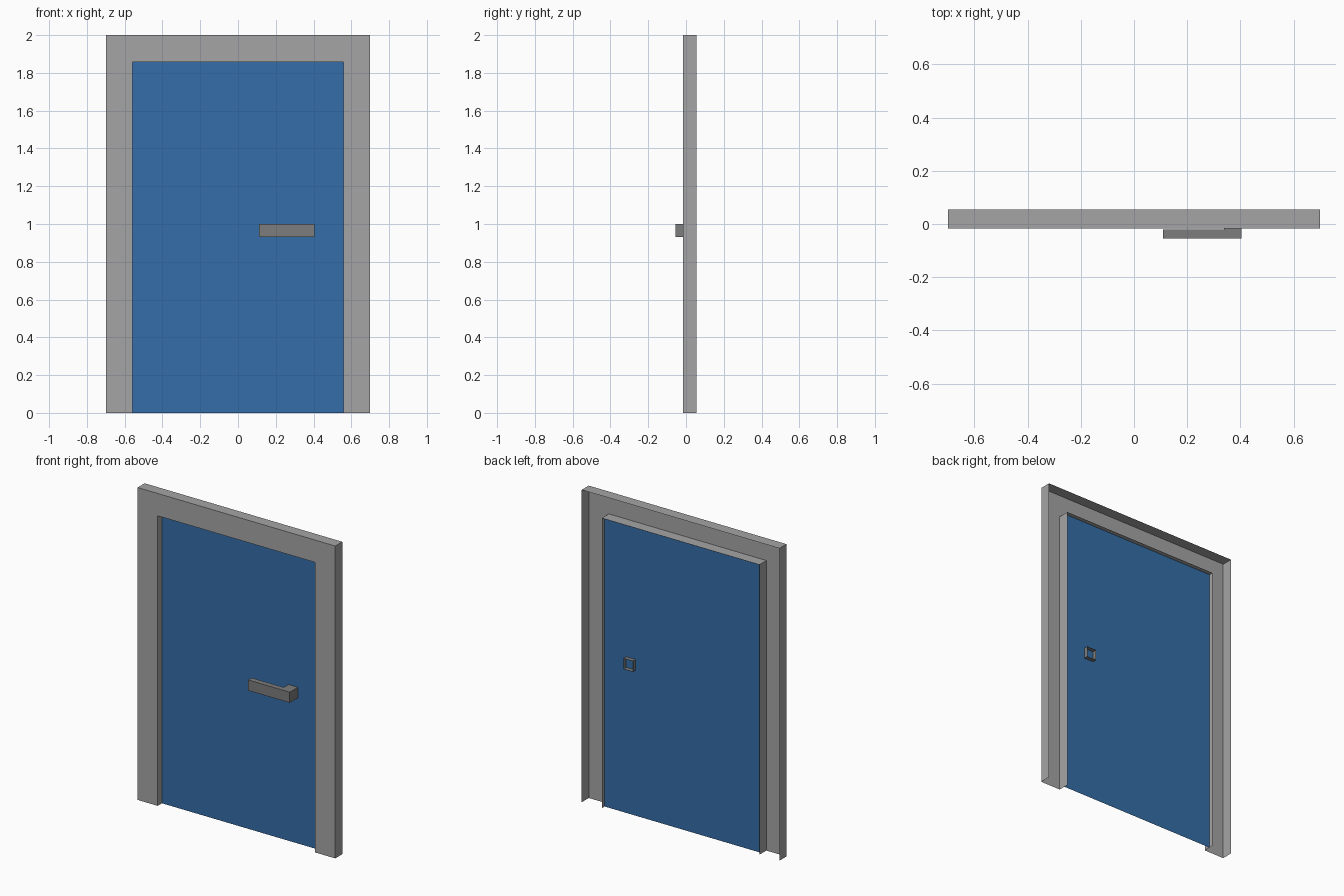
import bpy

if "Cube" in bpy.data.objects:
    bpy.data.objects.remove(bpy.data.objects["Cube"])

FRONT, BACK = -0.016, 0.055      # frame depth range
DOOR_Y = 0.027                   # plane of the door leaf
OUT_X, OUT_Z = 0.70, 2.0         # outer frame edge
IN_X, IN_Z = 0.558, 1.857        # door opening


def material(name, rgb):
    m = bpy.data.materials.new(name)
    m.diffuse_color = (*rgb, 1.0)
    m.use_nodes = True
    m.node_tree.nodes["Principled BSDF"].inputs["Base Color"].default_value = m.diffuse_color
    return m


def add_mesh(name, verts, faces, mat):
    mesh = bpy.data.meshes.new(name)
    mesh.from_pydata(verts, [], faces)
    mesh.materials.append(mat)
    mesh.update()
    obj = bpy.data.objects.new(name, mesh)
    bpy.context.collection.objects.link(obj)
    return obj


frame_grey = material("frame grey", (0.375, 0.375, 0.375))
handle_grey = material("handle dark grey", (0.205, 0.205, 0.205))
door_blue = material("door blue", (0.036, 0.155, 0.392))

# Frame: open-backed channel section swept up, across and down
section = [(OUT_X, OUT_Z, BACK), (OUT_X, OUT_Z, FRONT),
           (IN_X, IN_Z, FRONT), (IN_X, IN_Z, BACK)]
stations = [(-1, 0), (-1, 1), (1, 1), (1, 0)]
verts = [(sx * x, y, sz * z) for sx, sz in stations for x, z, y in section]
faces = [(4 * s + k, 4 * s + k + 1, 4 * s + k + 5, 4 * s + k + 4)
         for s in range(3) for k in range(3)]
add_mesh("door_frame", verts, faces, frame_grey)

# Door leaf: a single sheet inside the opening
add_mesh("door_panel",
         [(-IN_X, DOOR_Y, 0), (IN_X, DOOR_Y, 0),
          (IN_X, DOOR_Y, IN_Z), (-IN_X, DOOR_Y, IN_Z)],
         [(0, 1, 2, 3)], door_blue)

# Handle: L-shaped lever, its hollow stem passes through the door, open at the back
outline = [(0.11, -0.055), (0.405, -0.055), (0.405, BACK),
           (0.338, BACK), (0.338, -0.02), (0.11, -0.02)]
n = len(outline)
verts = [(x, y, z) for z in (0.932, 1.0) for x, y in outline]
faces = [(i, (i + 1) % n, n + (i + 1) % n, n + i) for i in range(n) if i != 2]
faces += [tuple(reversed(range(n))), tuple(range(n, 2 * n))]
add_mesh("door_handle", verts, faces, handle_grey)
